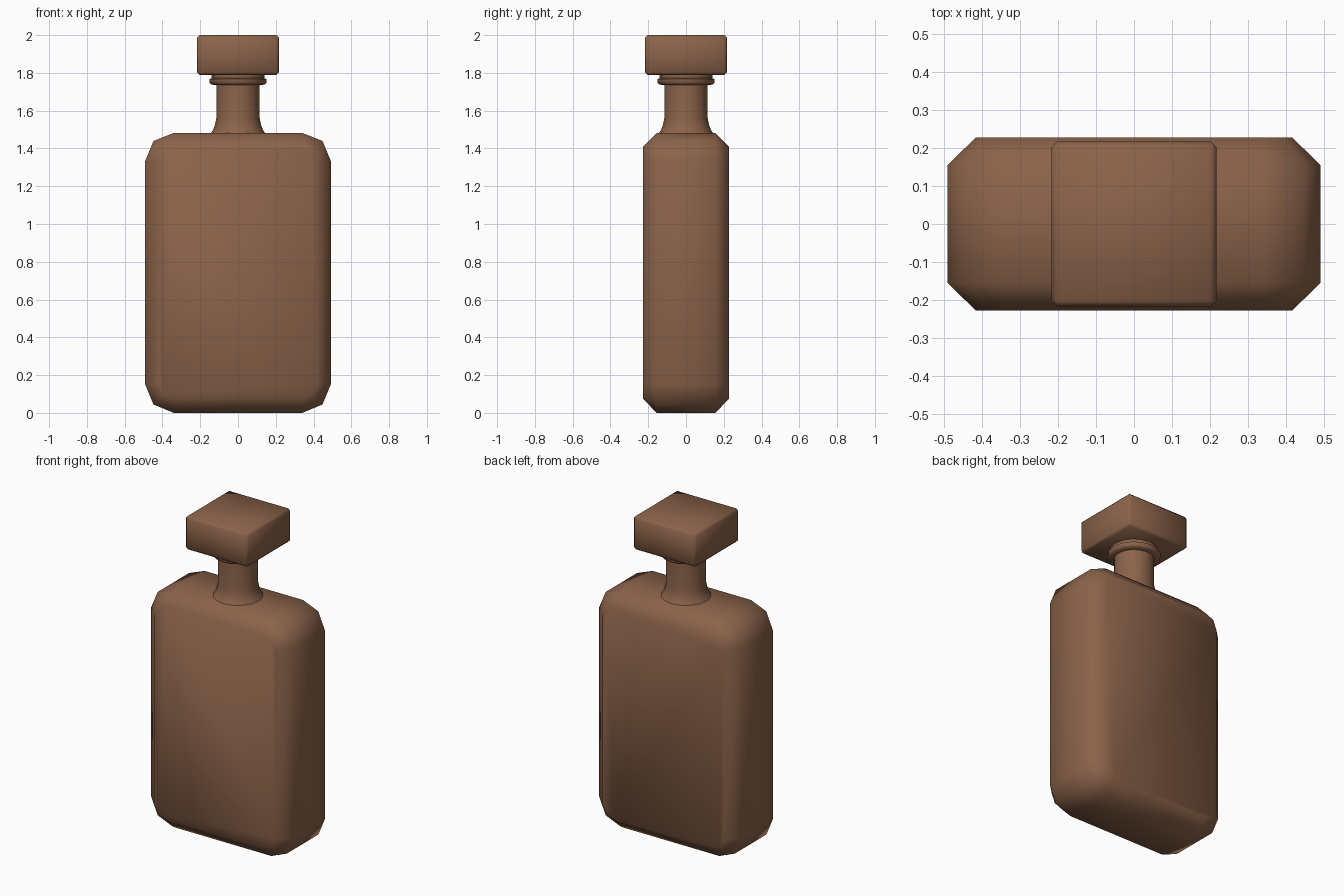
import bpy, bmesh, math

if "Cube" in bpy.data.objects:
    bpy.data.objects.remove(bpy.data.objects["Cube"])

mat = bpy.data.materials.new("brown")
mat.diffuse_color = (0.26, 0.125, 0.068, 1)
mat.use_nodes = True
mat.node_tree.nodes["Principled BSDF"].inputs["Base Color"].default_value = mat.diffuse_color


def finish(name, bm, angle):
    bmesh.ops.recalc_face_normals(bm, faces=bm.faces)
    me = bpy.data.meshes.new(name)
    bm.to_mesh(me)
    bm.free()
    ob = bpy.data.objects.new(name, me)
    bpy.context.collection.objects.link(ob)
    me.materials.append(mat)
    bpy.ops.object.select_all(action='DESELECT')
    ob.select_set(True)
    bpy.context.view_layer.objects.active = ob
    bpy.ops.object.shade_smooth_by_angle(angle=math.radians(angle))
    return ob


def bridge(bm, a, b):
    n = len(a)
    for i in range(n):
        j = (i + 1) % n
        bm.faces.new((a[i], a[j], b[j], b[i]))


# Body: rounded-rectangle outline with two-step corners, chamfered front and back
def outline(bm, y, radius):
    loop = []
    for k, (sx, sz) in enumerate(((1, 1), (-1, 1), (-1, -1), (1, -1))):
        for step in range(3):
            a = math.radians(90 * k + 45 * step)
            loop.append(bm.verts.new((sx * 0.34 + radius * math.cos(a), y,
                                      0.742 + sz * 0.59 + radius * math.sin(a))))
    return loop


bm = bmesh.new()
loops = [outline(bm, y, r) for y, r in
         ((-0.228, 0.077), (-0.155, 0.152), (0.155, 0.152), (0.228, 0.077))]
for a, b in zip(loops, loops[1:]):
    bridge(bm, a, b)
bm.faces.new(loops[0])
bm.faces.new(loops[-1])
for v in bm.verts:
    v.co.z = max(0, min(1.482, v.co.z))
finish("bottle_body", bm, 60)

# Neck: turned profile with flared foot and collar ring
profile = ((0.148, 1.475), (0.132, 1.497), (0.122, 1.525), (0.115, 1.56),
           (0.115, 1.735), (0.14, 1.738), (0.151, 1.748), (0.151, 1.767),
           (0.139, 1.772), (0.139, 1.795))
bm = bmesh.new()
N = 16
rings = [[bm.verts.new((r * math.cos(2 * math.pi * i / N),
                        r * math.sin(2 * math.pi * i / N), z)) for i in range(N)]
         for r, z in profile]
for a, b in zip(rings, rings[1:]):
    bridge(bm, a, b)
bm.faces.new(rings[0])
bm.faces.new(rings[-1])
finish("neck", bm, 50)

# Stopper: square block with a fine chamfer
bm = bmesh.new()
bmesh.ops.create_cube(bm, size=1)
for v in bm.verts:
    v.co.x *= 0.434
    v.co.y *= 0.434
    v.co.z = 1.895 + v.co.z * 0.21
bmesh.ops.bevel(bm, geom=bm.edges[:], offset=0.014, segments=1, affect='EDGES', profile=0.5)
finish("stopper", bm, 50)
